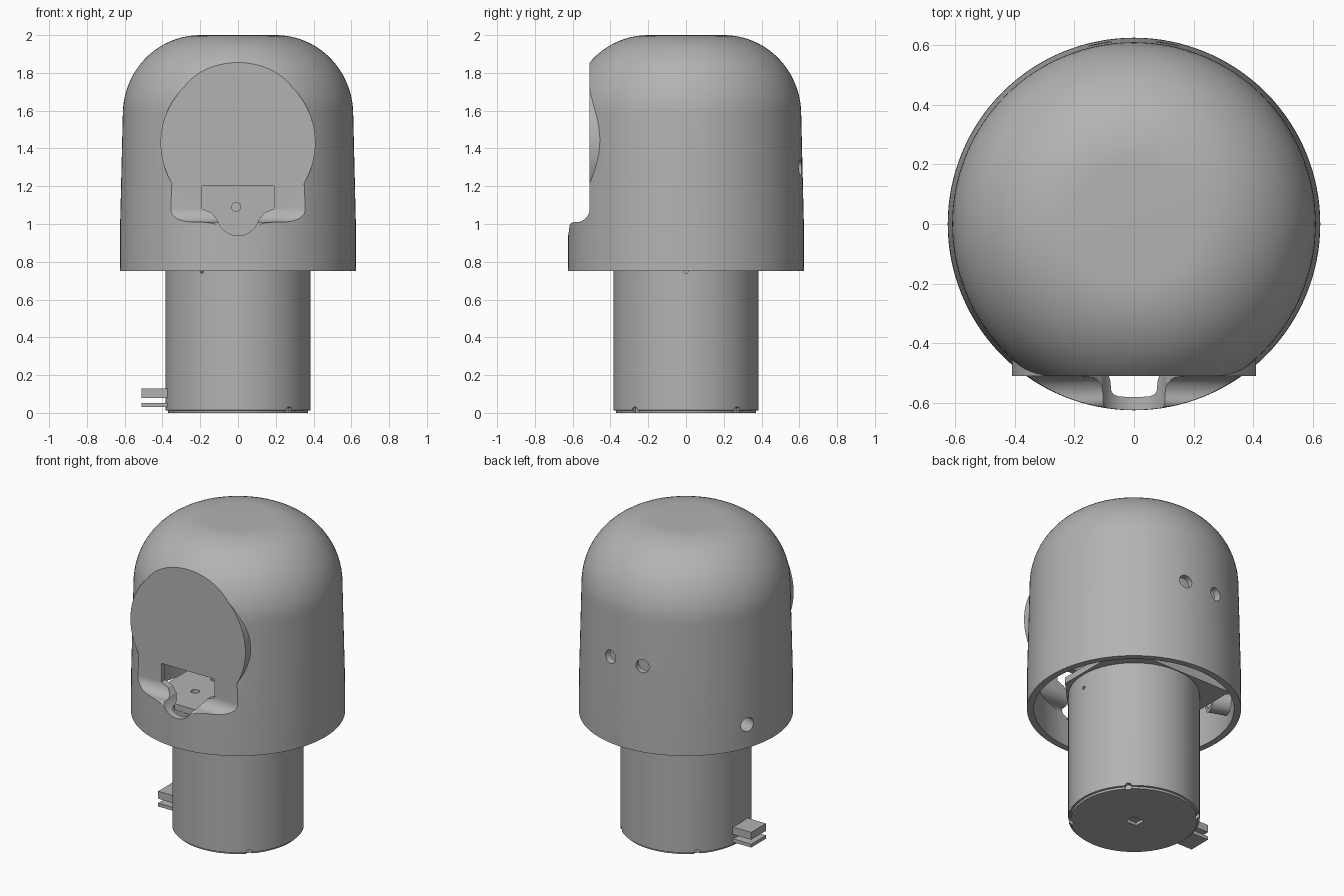
import bpy, bmesh, math
from math import sin, cos, pi, radians
from mathutils import Matrix, Vector

cube = bpy.data.objects.get("Cube")
if cube:
    bpy.data.objects.remove(cube, do_unlink=True)

grey = bpy.data.materials.new("plain grey")
grey.use_nodes = True
tone = (0.45, 0.45, 0.45, 1)
grey.diffuse_color = tone
grey.node_tree.nodes["Principled BSDF"].inputs["Base Color"].default_value = tone


def finish(bm, name):
    bmesh.ops.recalc_face_normals(bm, faces=bm.faces)
    mesh = bpy.data.meshes.new(name)
    bm.to_mesh(mesh)
    bm.free()
    mesh.materials.append(grey)
    ob = bpy.data.objects.new(name, mesh)
    bpy.context.collection.objects.link(ob)
    return ob


def lathe(name, profile, steps=128):
    """Turn an (r, z) outline about the z axis and cap its open ends."""
    bm = bmesh.new()
    rings = [[bm.verts.new((r * cos(2 * pi * i / steps), r * sin(2 * pi * i / steps), z))
              for i in range(steps)] for r, z in profile]
    for a, b in zip(rings, rings[1:]):
        for i in range(steps):
            j = (i + 1) % steps
            bm.faces.new((a[i], a[j], b[j], b[i]))
    bm.faces.new(rings[0])
    bm.faces.new(rings[-1])
    return finish(bm, name)


def prism(name, points, place, low, high):
    """Extrude a flat outline; place(u, v, w) maps it into space."""
    bm = bmesh.new()
    ends = [[bm.verts.new(place(u, v, w)) for u, v in points] for w in (low, high)]
    n = len(points)
    for i in range(n):
        j = (i + 1) % n
        bm.faces.new((ends[0][i], ends[0][j], ends[1][j], ends[1][i]))
    bm.faces.new(ends[0])
    bm.faces.new(ends[1])
    return finish(bm, name)


def along_x(u, v, w): return (w, u, v)
def along_y(u, v, w): return (u, w, v)
def along_z(u, v, w): return (u, v, w)


def rod(name, center, axis, radius, length, steps=32):
    bm = bmesh.new()
    bmesh.ops.create_cone(bm, cap_ends=True, segments=steps, radius1=radius, radius2=radius, depth=length)
    turn = Vector(axis).to_track_quat('Z', 'Y').to_matrix().to_4x4()
    bm.transform(Matrix.Translation(center) @ turn)
    return finish(bm, name)


def box(name, low, high):
    rect = [(low[0], low[1]), (high[0], low[1]), (high[0], high[1]), (low[0], high[1])]
    return prism(name, rect, along_z, low[2], high[2])


def combine(ob, tool, mode='DIFFERENCE'):
    mod = ob.modifiers.new("cut", 'BOOLEAN')
    mod.operation, mod.solver, mod.object = mode, 'EXACT', tool
    bpy.context.view_layer.objects.active = ob
    bpy.ops.object.modifier_apply(modifier=mod.name)
    bpy.data.objects.remove(tool, do_unlink=True)


def polar(deg, r, z):
    return (r * cos(radians(deg)), r * sin(radians(deg)), z)


def arc(cx, cz, r, start, end, n):
    return [(cx + r * cos(radians(start + (end - start) * i / n)),
             cz + r * sin(radians(start + (end - start) * i / n))) for i in range(n + 1)]


def dome(name, inset, bottom):
    """Domed solid with its front sliced flat above a filleted ledge."""
    curve = [(0.2 + (0.41 - inset) * cos(t * pi / 40), 1.58 + (0.42 - inset) * sin(t * pi / 40))
             for t in range(21)]
    ob = lathe(name, [(0.625 - inset, bottom), (0.624 - inset, 1.0)] + curve)
    y, z = -0.51 + inset, 1.01 - inset
    slice_outline = [(-0.9, 2.2), (-0.9, z - 0.04), (-0.622 + inset, z - 0.04)]
    slice_outline += arc(-0.59 + inset, z - 0.03, 0.03, 160, 90, 5)
    slice_outline += arc(y - 0.07, z + 0.07, 0.07, 270, 360, 8) + [(y, 2.2)]
    combine(ob, prism("slice", slice_outline, along_x, -0.8, 0.8))
    return ob


# Domed housing: outer form, round window rim, hollow inside
housing = dome("domed_housing", 0, 0.75)
combine(housing, rod("rim", (0, -0.475, 1.43), (0, 1, 0), 0.41, 0.07, 96), 'UNION')
combine(housing, dome("hollow", 0.04, 0.6))

# Inward bosses for the side fixing holes
for angle in (160, 200):
    combine(housing, rod("boss", polar(angle, 0.535, 0.9), polar(angle, 1, 0), 0.07, 0.13), 'UNION')
    combine(housing, rod("hole", polar(angle, 0.56, 0.9), polar(angle, 1, 0), 0.045, 0.3))

# Round window with a rounded notch below it, and two rear holes
combine(housing, rod("window", (0, -0.55, 1.43), (0, 1, 0), 0.39, 0.5, 96))
notch = [(0.19, 1.2), (0.19, 1.08), (0.14, 1.06), (0.117, 1.03)]
notch += arc(0, 1.05, 0.112, -15, -165, 16) + [(-x, z) for x, z in reversed(notch)]
combine(housing, prism("notch", notch, along_y, -0.8, -0.42))
for side in (-1, 1):
    combine(housing, rod("rear_hole", (side * 0.115, 0.61, 1.3), (side * 0.19, 1, 0), 0.042, 0.2))

# Inner bracket: floor plate with clipped front corners and an arched back plate
floor = [(0.4, 0.36), (-0.4, 0.36), (-0.4, -0.15), (-0.2, -0.36), (0.2, -0.36), (0.4, -0.15)]
floor_plate = prism("bracket_floor", floor, along_z, 0.84, 0.88)
for x, y in ((0.2, 0.05), (0.2, -0.15), (-0.2, 0.05), (-0.2, -0.15)):
    combine(floor_plate, rod("hole", (x, y, 0.86), (0, 0, 1), 0.025, 0.2, 20))
back = [(-0.41, 0.84), (0.41, 0.84)] + arc(0, 1.43, 0.41, 0, 180, 40)
back_plate = prism("bracket_back", back, along_y, 0.36, 0.39)
for x in (-0.12, 0.115):
    combine(back_plate, rod("hole", (x, 0.37, 1.3), (0, 1, 0), 0.02, 0.2, 20))

# Ring of six fixing studs on the back plate
studs = []
for i in range(6):
    x, z = -0.01 + 0.35 * sin(i * pi / 3), 1.44 + 0.35 * cos(i * pi / 3)
    studs.append(rod("bracket_stud", (x, 0.352, z), (0, 1, 0), 0.026, 0.02, 24))

# Cylindrical base with a small lower chamfer
base = lathe("base_cylinder", [(0.37, 0.0), (0.372, 0.012), (0.384, 0.014), (0.384, 0.84)])
for z, first in ((0.38, 108), (0.75, 0)):
    for k in range(3):
        angle = first + 120 * k
        combine(base, rod("pin_hole", polar(angle, 0.384, z), polar(angle, 1, 0), 0.011, 0.06, 16))
for k in range(4):
    angle = 45 + 90 * k
    combine(base, rod("edge_notch", polar(angle, 0.384, 0.012), polar(angle, 1, 0), 0.02, 0.05, 16))
combine(base, box("port", (-0.05, -0.04, -0.1), (0.03, 0.03, 0.02)))

# Screw heads under the base
screws = [rod("base_screw", polar(15 + 60 * k, 0.335, 0.002), (0, 0, 1), 0.016, 0.004, 20) for k in range(6)]

# Side connector: thick block above a thin tongue
plug = box("connector_block", (-0.51, -0.085, 0.08), (-0.36, 0.065, 0.128))
tongue = box("connector_tongue", (-0.51, -0.085, 0.03), (-0.36, 0.065, 0.052))

# Smooth the round parts and keep crisp edges
for ob in [housing, base, back_plate, floor_plate] + studs + screws:
    bpy.ops.object.select_all(action='DESELECT')
    ob.select_set(True)
    bpy.context.view_layer.objects.active = ob
    bpy.ops.object.shade_smooth_by_angle(angle=radians(30))
